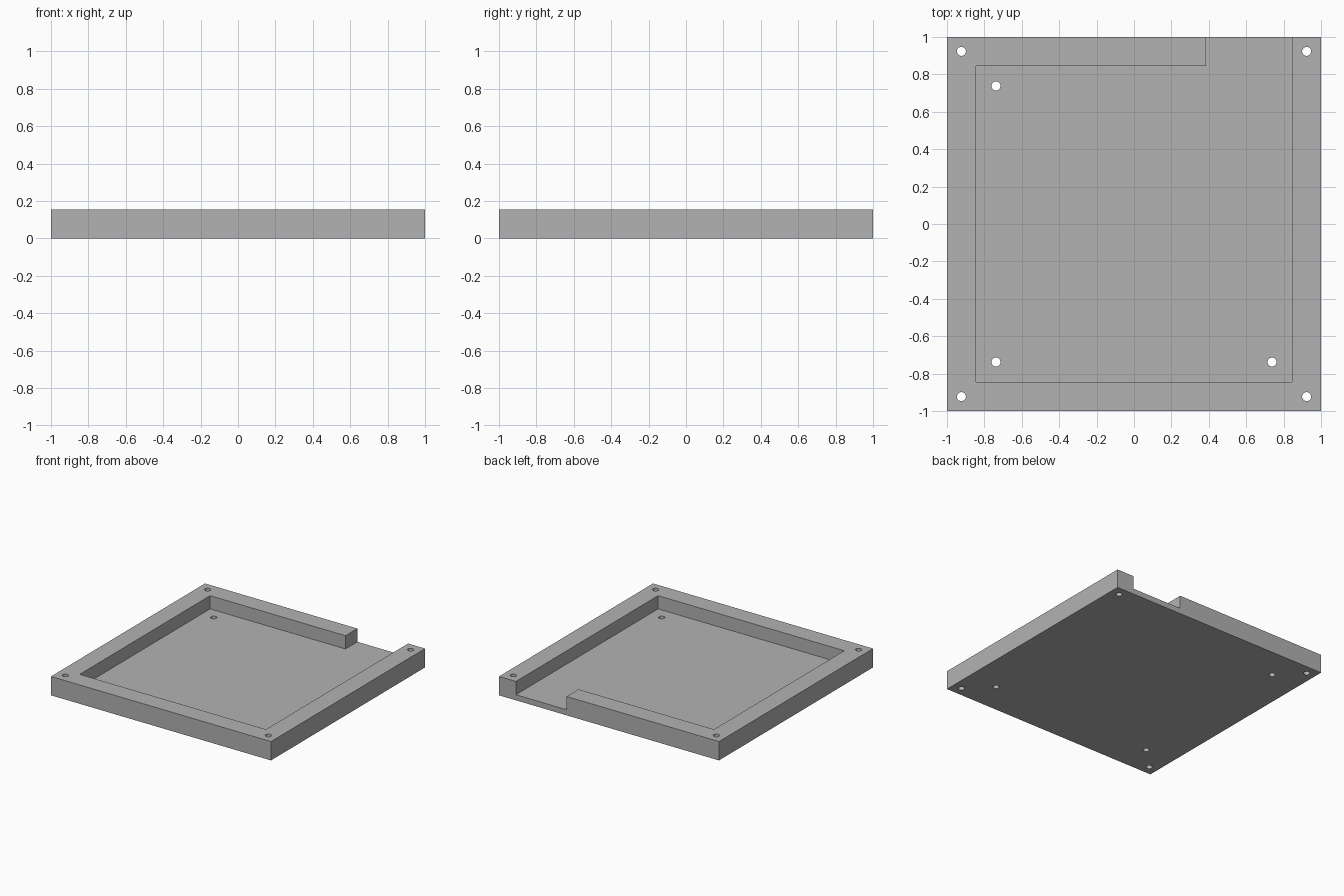
import bpy
import bmesh

if "Cube" in bpy.data.objects:
    bpy.data.objects.remove(bpy.data.objects["Cube"], do_unlink=True)

HEIGHT, FLOOR = 0.155, 0.046
INNER, GAP = 0.846, 0.385      # pocket half-width, left end of the back wall
CORNER, MOUNT = 0.923, 0.738   # hole positions
HOLE_RADIUS = 0.024

grey = bpy.data.materials.new("mid_grey")
grey.use_nodes = True
colour = (0.448, 0.448, 0.448, 1)
grey.diffuse_color = colour
grey.node_tree.nodes["Principled BSDF"].inputs["Base Color"].default_value = colour


def new_object(name, bm):
    bmesh.ops.recalc_face_normals(bm, faces=bm.faces)
    mesh = bpy.data.meshes.new(name)
    bm.to_mesh(mesh)
    bm.free()
    mesh.materials.append(grey)
    obj = bpy.data.objects.new(name, mesh)
    bpy.context.collection.objects.link(obj)
    return obj


def prism(name, outline, bottom, top):
    bm = bmesh.new()
    face = bm.faces.new([bm.verts.new((x, y, bottom)) for x, y in outline])
    extruded = bmesh.ops.extrude_face_region(bm, geom=[face])["geom"]
    verts = [v for v in extruded if isinstance(v, bmesh.types.BMVert)]
    bmesh.ops.translate(bm, verts=verts, vec=(0, 0, top - bottom))
    return new_object(name, bm)


def cut(target, cutter):
    mod = target.modifiers.new("cut", 'BOOLEAN')
    mod.operation = 'DIFFERENCE'
    mod.solver = 'EXACT'
    mod.object = cutter
    bpy.context.view_layer.objects.active = target
    bpy.ops.object.modifier_apply(modifier=mod.name)
    bpy.data.objects.remove(cutter, do_unlink=True)


# Solid square slab
tray = prism("tray", [(-1, -1), (1, -1), (1, 1), (-1, 1)], 0, HEIGHT)

# Pocket with an opening through the back wall
pocket = [(-INNER, -INNER), (INNER, -INNER), (INNER, 1.1),
          (GAP, 1.1), (GAP, INNER), (-INNER, INNER)]
cut(tray, prism("pocket_cutter", pocket, FLOOR, HEIGHT + 0.1))

# Corner screw holes and three mounting holes in the floor
holes = [(sx * CORNER, sy * CORNER) for sx in (-1, 1) for sy in (-1, 1)]
holes += [(-MOUNT, MOUNT), (-MOUNT, -MOUNT), (MOUNT, -MOUNT)]
bm = bmesh.new()
for x, y in holes:
    made = bmesh.ops.create_cone(bm, cap_ends=True, segments=32, depth=1,
                                 radius1=HOLE_RADIUS, radius2=HOLE_RADIUS)
    bmesh.ops.translate(bm, verts=made["verts"], vec=(x, y, 0))
cut(tray, new_object("hole_cutter", bm))

# Smooth hole walls, sharp edges elsewhere
tray.select_set(True)
bpy.context.view_layer.objects.active = tray
bpy.ops.object.shade_smooth_by_angle()
